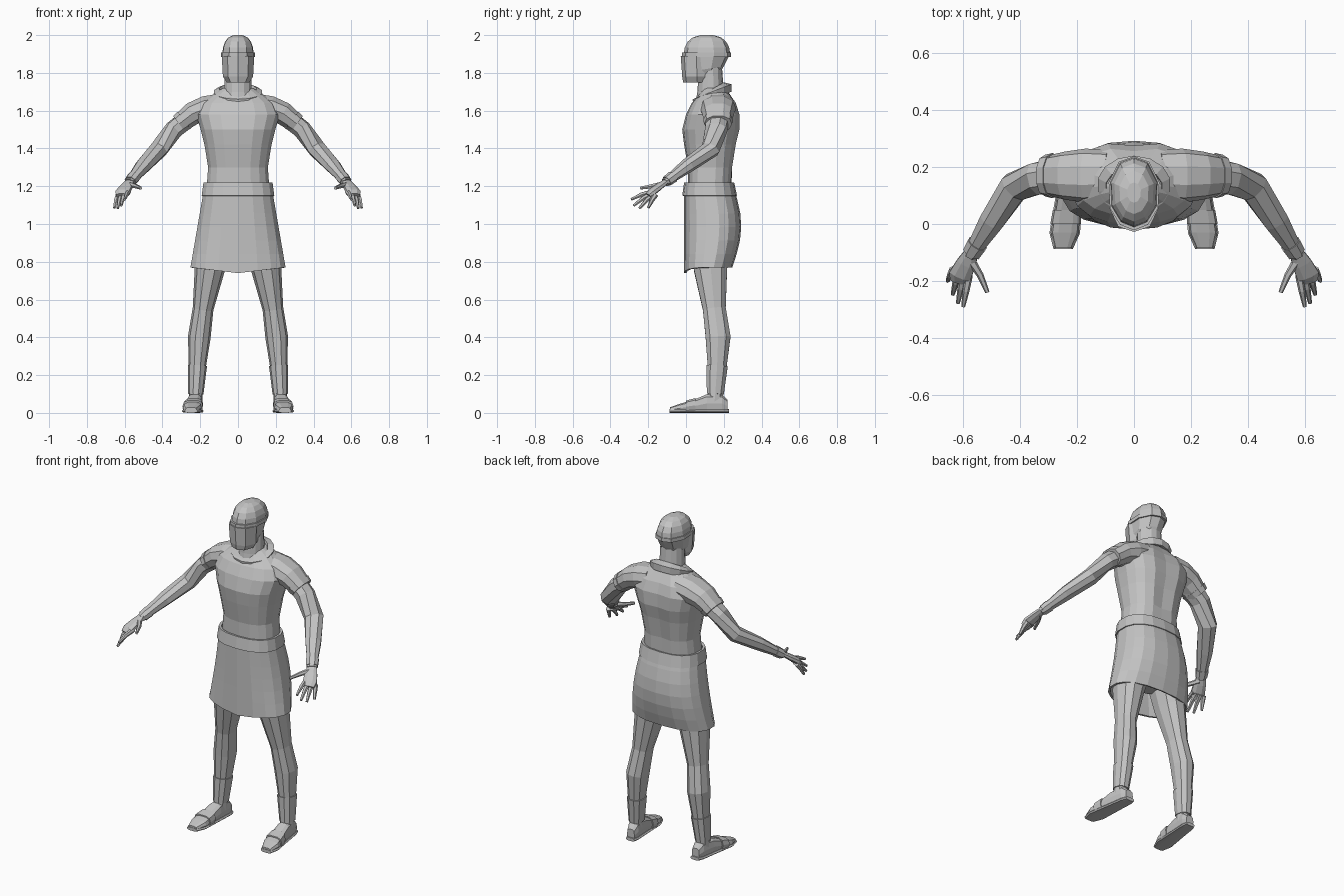
import bpy, bmesh, math
from mathutils import Vector

old = bpy.data.objects.get("Cube")
if old:
    bpy.data.objects.remove(old, do_unlink=True)

shade = 0.55
grey = bpy.data.materials.new("clay_grey")
grey.use_nodes = True
grey.diffuse_color = (shade, shade, shade, 1)
shader = grey.node_tree.nodes["Principled BSDF"]
shader.inputs["Base Color"].default_value = grey.diffuse_color

UP, BACK = Vector((0, 0, 1)), Vector((0, 1, 0))


def loft(name, rings, mirror=False, caps=True, thickness=0):
    """Skin a list of equal-length rings with quads."""
    bm = bmesh.new()
    rows = [[bm.verts.new(point) for point in ring] for ring in rings]
    for lower, upper in zip(rows, rows[1:]):
        for i in range(len(lower)):
            bm.faces.new((lower[i - 1], lower[i], upper[i], upper[i - 1]))
    if caps:
        bm.faces.new(rows[0])
        bm.faces.new(rows[-1])
    bmesh.ops.recalc_face_normals(bm, faces=bm.faces)
    mesh = bpy.data.meshes.new(name)
    bm.to_mesh(mesh)
    bm.free()
    mesh.materials.append(grey)
    obj = bpy.data.objects.new(name, mesh)
    bpy.context.collection.objects.link(obj)
    if mirror:
        obj.modifiers.new("mirror", 'MIRROR').use_mirror_merge = False
    if thickness:
        obj.modifiers.new("solidify", 'SOLIDIFY').thickness = thickness


def circle(sides, power, offset=0.0):
    """Unit circle from the front, squared off as the power rises above two."""
    def bend(value):
        return math.copysign(abs(value) ** (2 / power), value)
    angles = [math.tau * (i + offset) / sides for i in range(sides)]
    return [(bend(math.sin(a)), -bend(math.cos(a))) for a in angles]


def level_ring(outline, z, front, back, half, tilt=0.0):
    """Place an outline between a front and a back depth; tilt lifts the back."""
    middle, depth = (front + back) / 2, (back - front) / 2
    return [Vector((half * x, middle + depth * y, z + tilt * y)) for x, y in outline]


def tube(name, stations, squash=1.0, side=UP, sides=8, mirror=True):
    """Limb along stations of (x, y, z, radius)."""
    centres = [Vector(s[:3]) for s in stations]
    last = len(centres) - 1
    rings = []
    for i, centre in enumerate(centres):
        along = (centres[min(i + 1, last)] - centres[max(i - 1, 0)]).normalized()
        u = along.cross(side).normalized() * stations[i][3]
        v = u.cross(along) * squash
        rings.append([centre + u * x + v * y for x, y in circle(sides, 2.2, 0.5)])
    loft(name, rings, mirror)


def cuff(name, limb, start, end, grow, **options):
    """Band hugging a limb between two fractions of its segments."""
    def at(place):
        i = min(int(place), len(limb) - 2)
        point = Vector(limb[i]).lerp(Vector(limb[i + 1]), place - i)
        point[3] += grow
        return point
    tube(name, [at(start), at(end)], **options)


# Torso with a shallow spine groove
body = circle(18, 2.4)
torso = [level_ring(body, *row) for row in [
    (1.17, .01, .24, .17), (1.3, .01, .25, .16), (1.42, -.01, .27, .18),
    (1.5, -.02, .29, .2), (1.58, 0, .29, .225), (1.64, .03, .27, .2),
    (1.69, .07, .23, .13), (1.72, .09, .2, .08)]]
for ring in torso[1:-2]:
    ring[9] -= BACK * .014
loft("tunic_torso", torso)

# Collar and neck
round_outline = circle(14, 2)
loft("collar", [level_ring(round_outline, *row, tilt=.04) for row in [
    (1.66, .04, .24, .12), (1.7, .035, .24, .13), (1.71, .06, .2, .1)]],
    caps=False, thickness=.015)
loft("neck", [level_ring(round_outline, *row) for row in [
    (1.64, .05, .21, .085), (1.7, .06, .2, .075), (1.84, .07, .19, .07)]])

# Skirt flaring to a hem that dips at the front, bulging behind
skirt = []
for step in range(7):
    t = step / 6
    seat = .25 + .045 * math.sin(math.pi * t) - .005 * t
    skirt.append(level_ring(body, 1.2 - .43 * t, -.01, seat, .18 + .075 * t))
for point in skirt[-1]:
    if point.y < .1:
        point.z -= .03 * (1 - abs(point.x) * 4)
loft("skirt", skirt, caps=False, thickness=.012)
loft("waistband", [level_ring(body, 1.15, -.02, .27, .195),
                   level_ring(body, 1.22, -.01, .255, .185)], caps=False, thickness=.015)
loft("pelvis", [level_ring(body, .84, .07, .2, .07), level_ring(body, .92, .03, .25, .18),
                level_ring(body, 1.17, .02, .23, .16)])

# Head: faceted outline, tapered jaw and domed crown
half_outline = [(0, -1), (.55, -.85), (.95, -.4), (1, .3), (.6, .85), (0, 1)]
faceted = half_outline + [(-x, y) for x, y in half_outline[-2:0:-1]]
head = [level_ring(faceted, 1.775, .03, .18, .055, .025),
        level_ring(faceted, 1.82, .01, .2, .075, .015)]
for step in range(5):
    angle = step * .35
    spread = math.cos(angle) ** .7
    head.append(level_ring(faceted, 1.9 + .101 * math.sin(angle), .11 - .122 * spread,
                           .11 + .124 * spread, .083 * spread))
loft("head", head)
loft("helmet_rim", [level_ring(faceted, z, -.022, .238, .089) for z in (1.885, 1.907)],
     caps=False, thickness=.015)

# Pointed visor plate over the face
half_visor = [(0, -1), (.65, -.7), (1, .3), (.8, 1)]
visor = half_visor + [(-x, y) for x, y in half_visor[:0:-1]]
loft("visor", [level_ring(visor, 1.75, -.015, .1, .06), level_ring(visor, 1.78, -.02, .1, .08),
               level_ring(visor, 1.89, -.028, .1, .086)])

# Short sleeves with a hem band
sleeve = [(.09, .17, 1.625, .09), (.17, .17, 1.61, .095),
          (.24, .17, 1.585, .085), (.305, .17, 1.535, .07)]
tube("sleeve", sleeve, squash=.75, sides=10)
cuff("sleeve_hem", sleeve, 2.7, 3.1, .005, squash=.75, sides=10)

# Arms
arm = [(.25, .17, 1.57, .064), (.34, .16, 1.5, .06), (.42, .13, 1.395, .055),
       (.5, .01, 1.31, .046), (.55, -.07, 1.25, .033), (.575, -.11, 1.22, .028)]
tube("arm", arm, squash=.82)
cuff("wrist_cuff", arm, 4, 4.8, .005, squash=.82)

# Hands: fingers fan from the index knuckle to the little knuckle
tube("palm", [(.57, -.1, 1.23, .026), (.59, -.14, 1.2, .037),
              (.61, -.18, 1.17, .042), (.615, -.2, 1.15, .034)], squash=.45)
index_knuckle, little_knuckle = Vector((.58, -.18, 1.17)), Vector((.635, -.16, 1.155))
index_tip, little_tip = Vector((.6, -.29, 1.13)), Vector((.655, -.2, 1.085))
for i, finger in enumerate(("index", "middle", "ring", "little")):
    t = i / 3
    arch = math.sin(math.pi * t) * (BACK + UP) * .02
    root = index_knuckle.lerp(little_knuckle, t)
    tip = index_tip.lerp(little_tip, t) - arch
    bend = (root + tip) / 2 + UP * .006
    tube(finger + "_finger", [(*root, .014), (*bend, .012), (*tip, .007)], sides=6)
tube("thumb", [(.575, -.125, 1.21, .016), (.54, -.18, 1.2, .012), (.515, -.24, 1.19, .008)],
     sides=6)

# Legs with ankle cuffs
leg = [(.1, .135, 1, .09), (.13, .13, .86, .09), (.15, .13, .76, .08), (.185, .15, .55, .055),
       (.205, .17, .4, .06), (.215, .165, .25, .046), (.224, .155, .1, .036),
       (.224, .15, .05, .037)]
tube("leg", leg, squash=1.15, side=BACK, sides=10)
cuff("boot_cuff", leg, 5, 6, .005, squash=1.15, side=BACK, sides=10)


def foot_part(name, rows):
    """Flat-bottomed loft through rows of (y, half width, height)."""
    rings = [[Vector((.24 - y / 10 + width * c, y, height * (1 + s) / 2))
              for c, s in circle(10, 3, .5)] for y, width, height in rows]
    loft(name, rings, mirror=True)


# Feet with flat soles and straps
foot = [(.22, .025, .07), (.19, .035, .1), (.11, .04, .1),
        (.04, .045, .07), (-.03, .05, .05), (-.085, .03, .03)]
foot_part("foot", foot)
foot_part("sole", [(y * 1.03, width + .004, .02) for y, width, _ in foot])
foot_part("foot_strap", [(.05, .05, .08), (0, .054, .066)])
